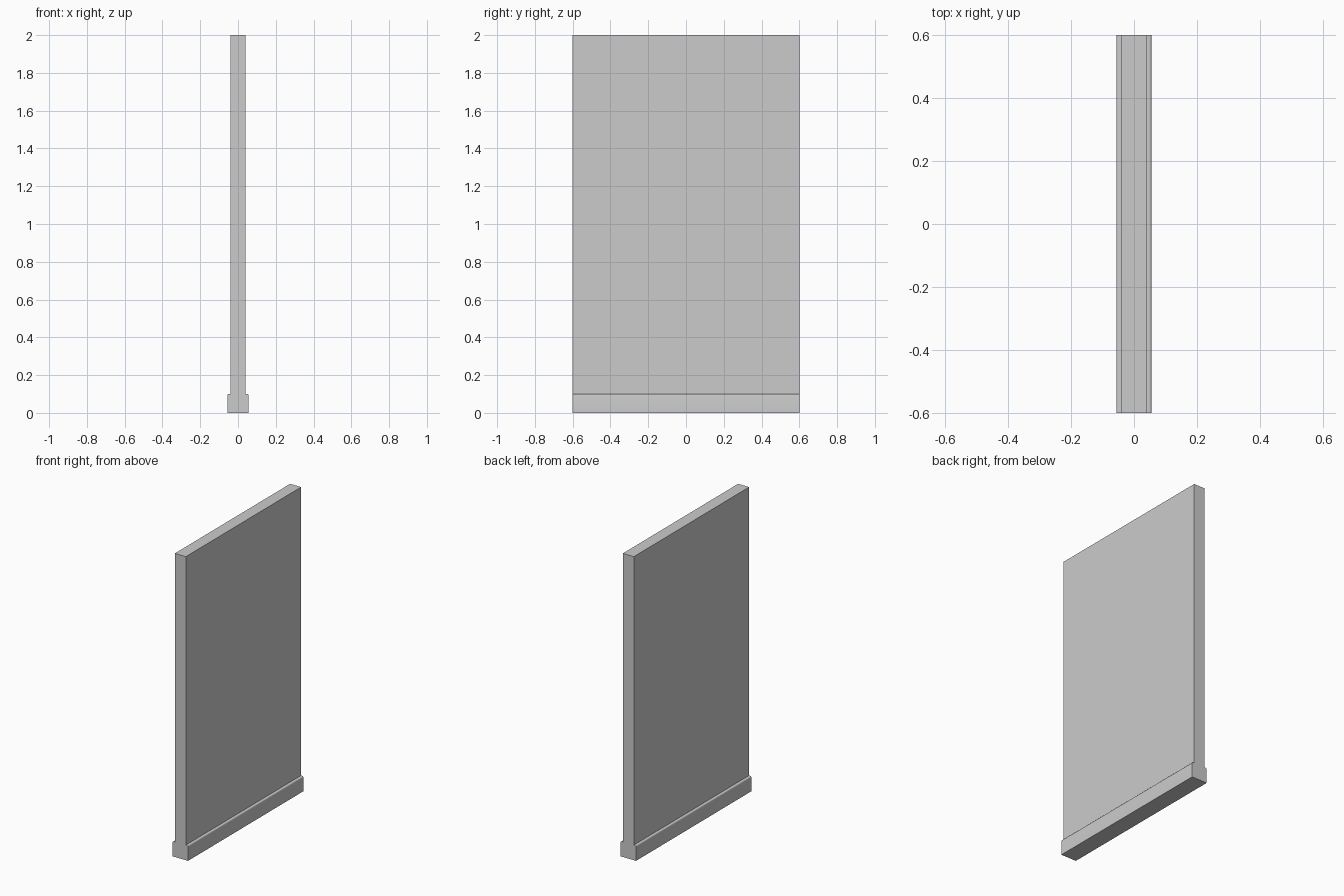
import bpy, math

if "Cube" in bpy.data.objects:
    bpy.data.objects.remove(bpy.data.objects["Cube"])

HALF_LENGTH = 0.6
WALL_X = 0.04      # half thickness of the wall
BASE_X = 0.056     # outer face of the skirting
BASE_Z = 0.10
ROUND = 0.008


def extrude_profile(name, profile):
    """Extrude an x-z outline along the wall's length."""
    n = len(profile)
    verts = [(x, y, z) for y in (-HALF_LENGTH, HALF_LENGTH) for x, z in profile]
    faces = [tuple(range(n)), tuple(reversed(range(n, 2 * n)))]
    for i in range(n):
        j = (i + 1) % n
        faces.append((j, i, i + n, j + n))
    mesh = bpy.data.meshes.new(name)
    mesh.from_pydata(verts, [], faces)
    mesh.update()
    obj = bpy.data.objects.new(name, mesh)
    bpy.context.collection.objects.link(obj)
    return obj


# Wall panel
extrude_profile("wall_panel", [(-WALL_X, 0), (WALL_X, 0), (WALL_X, 2), (-WALL_X, 2)])

# Skirting board with a rounded top outer edge
arc = [(BASE_X - ROUND + ROUND * math.cos(a), BASE_Z - ROUND + ROUND * math.sin(a))
       for a in (math.radians(22.5 * k) for k in range(5))]
profile = [(WALL_X, 0), (BASE_X, 0)] + arc + [(WALL_X, BASE_Z)]
skirting = extrude_profile("skirting_boards", profile)

# Matching board on the other face of the wall
mirror = skirting.modifiers.new("other_side", "MIRROR")
mirror.use_axis = (True, False, False)
mirror.use_mirror_merge = False

# Smooth only the rounded edge
bpy.context.view_layer.objects.active = skirting
skirting.select_set(True)
bpy.ops.object.shade_smooth_by_angle(angle=math.radians(30))
